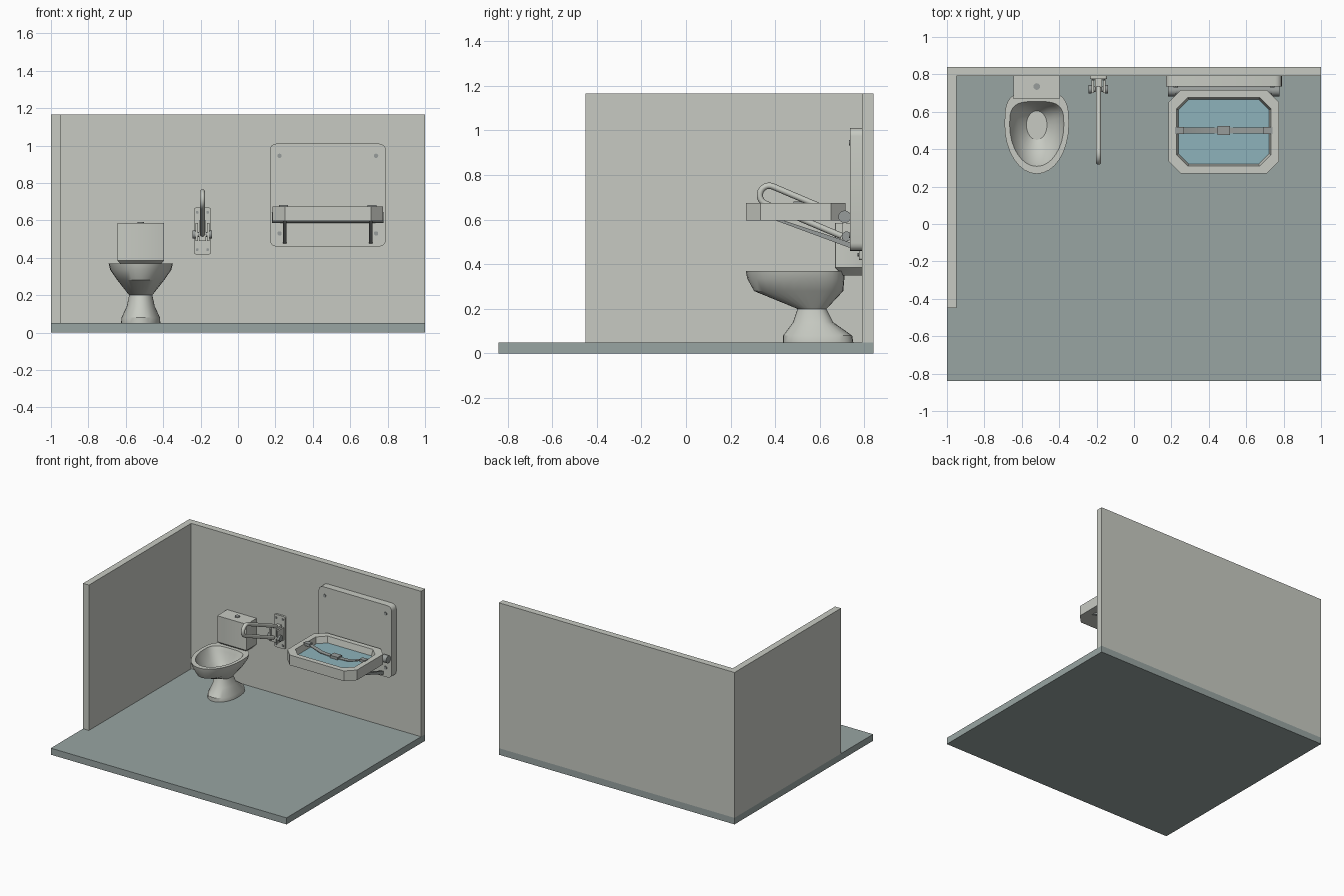
import bpy, bmesh, math
from mathutils import Vector, Matrix

cube = bpy.data.objects.get("Cube")
if cube:
    bpy.data.objects.remove(cube, do_unlink=True)


def material(name, rgb):
    m = bpy.data.materials.new(name)
    m.use_nodes = True
    colour = [(c / 255) ** 2.2 for c in rgb] + [1]
    m.diffuse_color = colour
    m.node_tree.nodes["Principled BSDF"].inputs["Base Color"].default_value = colour
    return m


WHITE = material("warm white", (198, 201, 193))
FLOOR = material("blue grey floor", (151, 163, 161))
METAL = material("grey metal", (150, 155, 153))
BLUE = material("pale blue pad", (140, 177, 185))


def finish(name, bm, *mats, smooth=30):
    bmesh.ops.recalc_face_normals(bm, faces=bm.faces)
    mesh = bpy.data.meshes.new(name)
    bm.to_mesh(mesh)
    bm.free()
    for m in mats:
        mesh.materials.append(m)
    mesh.shade_smooth()
    mesh.set_sharp_from_angle(angle=math.radians(smooth))
    obj = bpy.data.objects.new(name, mesh)
    bpy.context.collection.objects.link(obj)
    return obj


def box(name, lo, hi, mat):
    bm = bmesh.new()
    lo, hi = Vector(lo), Vector(hi)
    size = Matrix.Diagonal((*(hi - lo), 1))
    bmesh.ops.create_cube(bm, size=1, matrix=Matrix.Translation((lo + hi) / 2) @ size)
    return finish(name, bm, mat)


def loft(name, rings, *mats, smooth=30):
    """Skin closed rings and cap both ends; the last cap takes the last material."""
    bm = bmesh.new()
    loops = [[bm.verts.new(p) for p in ring] for ring in rings]
    n = len(loops[0])
    for a, b in zip(loops, loops[1:]):
        for i in range(n):
            j = (i + 1) % n
            bm.faces.new((a[i], a[j], b[j], b[i]))
    bm.faces.new(loops[0])
    bm.faces.new(loops[-1]).material_index = len(mats) - 1
    return finish(name, bm, *mats, smooth=smooth)


def rod(name, start, end, radius, mat, sides=16):
    start, end = Vector(start), Vector(end)
    axis = end - start
    turn = axis.to_track_quat('Z', 'Y').to_matrix().to_4x4()
    bm = bmesh.new()
    bmesh.ops.create_cone(bm, cap_ends=True, segments=sides, radius1=radius, radius2=radius,
                          depth=axis.length, matrix=Matrix.Translation((start + end) / 2) @ turn)
    return finish(name, bm, mat)


def rounded(cx, cy, hx, hy, r, steps):
    """Rectangle outline with rounded corners, or chamfered ones when steps is 1."""
    pts = []
    for k, (sx, sy) in enumerate(((1, 1), (-1, 1), (-1, -1), (1, -1))):
        for s in range(steps + 1):
            a = math.pi / 2 * (k + s / steps)
            pts.append((cx + sx * (hx - r) + r * math.cos(a),
                        cy + sy * (hy - r) + r * math.sin(a)))
    return pts


def wall_plate(name, cx, cz, hx, hz, r, y_front, mat):
    outline = rounded(cx, cz, hx, hz, r, 4)
    return loft(name, [[(x, y, z) for x, z in outline] for y in (WALL_Y, y_front)], mat)


# Room shell
WALL_Y, BASE, TOP = 0.79, 0.05, 1.165
box("floor", (-1, -0.84, 0), (1, 0.84, BASE), FLOOR)
box("back_wall", (-1, WALL_Y, BASE), (1, 0.84, TOP), WHITE)
box("side_wall", (-1, -0.45, BASE), (-0.95, WALL_Y, TOP), WHITE)

# Toilet pan: foot, neck, bowl, rim and hollow inside as one loft
TX = -0.52


def egg(cy, rx, front, back, z, square=0.6):
    pts = []
    for i in range(32):
        a = math.tau * i / 32
        c, s = math.cos(a), math.sin(a)
        if s > 0:
            c = math.copysign(abs(c) ** square, c)
            s = s ** square
        pts.append((TX + rx * c, cy + s * (back if s > 0 else front), z))
    return pts


loft("toilet_pan", [
    egg(0.59, 0.105, 0.155, 0.16, BASE, 0.8),
    egg(0.59, 0.103, 0.155, 0.155, 0.08, 0.8),
    egg(0.58, 0.075, 0.10, 0.08, 0.14, 0.8),
    egg(0.565, 0.062, 0.065, 0.065, 0.2, 0.8),
    egg(0.53, 0.125, 0.225, 0.175, 0.28),
    egg(0.53, 0.163, 0.255, 0.18, 0.335),
    egg(0.53, 0.172, 0.262, 0.18, 0.37),
    egg(0.53, 0.145, 0.222, 0.125, 0.37),
    egg(0.53, 0.135, 0.205, 0.115, 0.34, 0.7),
    egg(0.53, 0.10, 0.15, 0.10, 0.28, 0.8),
    egg(0.53, 0.055, 0.08, 0.075, 0.235, 1),
], WHITE)

# Cistern with a narrowed underside, and flush button
loft("cistern", [[(TX + x, y, z) for x, y in rounded(0, 0.73 + d / 2, 0.125 - d, 0.062 - d / 2, 0.006, 2)]
                 for z, d in ((0.35, 0.035), (0.385, 0), (0.585, 0))], WHITE)
rod("flush_button", (TX, 0.735, 0.58), (TX, 0.735, 0.592), 0.018, METAL)

# Folding grab rail: hairpin tube on a wall bracket
RX = -0.19
slope = math.radians(-23)
along = Vector((0, math.cos(slope), math.sin(slope)))
across = Vector((0, -math.sin(slope), math.cos(slope)))
bend = Vector((RX, 0.373, 0.71))
path = [bend + along * 0.37 + across * 0.042]
for i in range(13):
    a = math.pi * i / 12
    path.append(bend + across * 0.042 * math.cos(a) - along * 0.042 * math.sin(a))
path.append(bend + along * 0.37 - across * 0.042)
rings = []
for i, p in enumerate(path):
    t = (path[min(i + 1, len(path) - 1)] - path[max(i - 1, 0)]).normalized()
    side = Vector((1, 0, 0))
    up = t.cross(side)
    rings.append([p + 0.014 * (side * math.cos(math.tau * k / 12) + up * math.sin(math.tau * k / 12))
                  for k in range(12)])
loft("grab_rail", rings, WHITE, smooth=40)

wall_plate("rail_plate", RX, 0.543, 0.046, 0.125, 0.012, 0.775, WHITE)
for s in (-1, 1):
    box("rail_cheek", (RX + s * 0.031 - 0.006, 0.70, 0.49), (RX + s * 0.031 + 0.006, 0.776, 0.585), WHITE)
    rod("pivot_cap", (RX + s * 0.036, 0.72, 0.525), (RX + s * 0.052, 0.72, 0.525), 0.022, METAL)
    for dz in (-0.1, 0.1):
        rod("rail_screw", (RX + s * 0.028, 0.777, 0.543 + dz), (RX + s * 0.028, 0.768, 0.543 + dz), 0.008, METAL, 10)
rod("rail_pivot", (RX - 0.04, 0.72, 0.525), (RX + 0.04, 0.72, 0.525), 0.014, METAL)
box("rail_saddle", (RX - 0.018, 0.705, 0.49), (RX + 0.018, 0.776, 0.60), WHITE)

# Changing station: backing panel with screws
CX = 0.48
wall_plate("station_panel", CX, 0.735, 0.31, 0.275, 0.035, 0.735, WHITE)
for s in (-1, 1):
    for z in (0.53, 0.945):
        rod("panel_screw", (CX + s * 0.258, 0.74, z), (CX + s * 0.258, 0.73, z), 0.012, METAL, 12)

# Fold-down tray with chamfered corners and padded bed
CY = 0.493


def octagon(hx, hy, cut, z):
    pts = []
    for sx, sy, flip in ((1, 1, 0), (-1, 1, 1), (-1, -1, 0), (1, -1, 1)):
        pair = [(sx * hx, sy * (hy - cut)), (sx * (hx - cut), sy * hy)]
        pts += pair[::-1] if flip else pair
    return [(CX + x, CY + y, z) for x, y in pts]


loft("changing_tray", [
    octagon(0.295, 0.223, 0.065, 0.597),
    octagon(0.295, 0.223, 0.065, 0.675),
    octagon(0.252, 0.183, 0.06, 0.675),
    octagon(0.243, 0.173, 0.057, 0.628),
], WHITE, BLUE)

# Hinge rod, knuckles and diagonal stays
rod("hinge_rod", (CX - 0.295, 0.713, 0.611), (CX + 0.295, 0.713, 0.611), 0.024, METAL)
for s in (-1, 1):
    x = CX + s * 0.23
    rod("hinge_knuckle", (CX + s * 0.255, 0.711, 0.613), (CX + s * 0.298, 0.711, 0.613), 0.028, METAL)
    profile = [(0.40, 0.597), (0.435, 0.597), (0.745, 0.495), (0.745, 0.475), (0.73, 0.475)]
    loft("tray_stay", [[(x + d, y, z) for y, z in profile] for d in (-0.01, 0.01)], METAL)

# Safety strap sagging from rim clips to a central buckle
strap = [(-0.25, 0.679), (-0.21, 0.668), (-0.12, 0.64), (-0.03, 0.635)]
strap += [(-x, z) for x, z in reversed(strap)]
loft("safety_strap", [[(CX + x, CY + 0.007 + y, z + h) for y, h in
                       ((-0.016, 0), (0.016, 0), (0.016, -0.005), (-0.016, -0.005))] for x, z in strap], METAL)
box("strap_buckle", (CX - 0.033, CY - 0.018, 0.628), (CX + 0.033, CY + 0.032, 0.648), METAL)
for s in (-1, 1):
    box("strap_clip", (CX + s * 0.236 - 0.024, CY - 0.011, 0.66), (CX + s * 0.236 + 0.024, CY + 0.025, 0.681), METAL)
